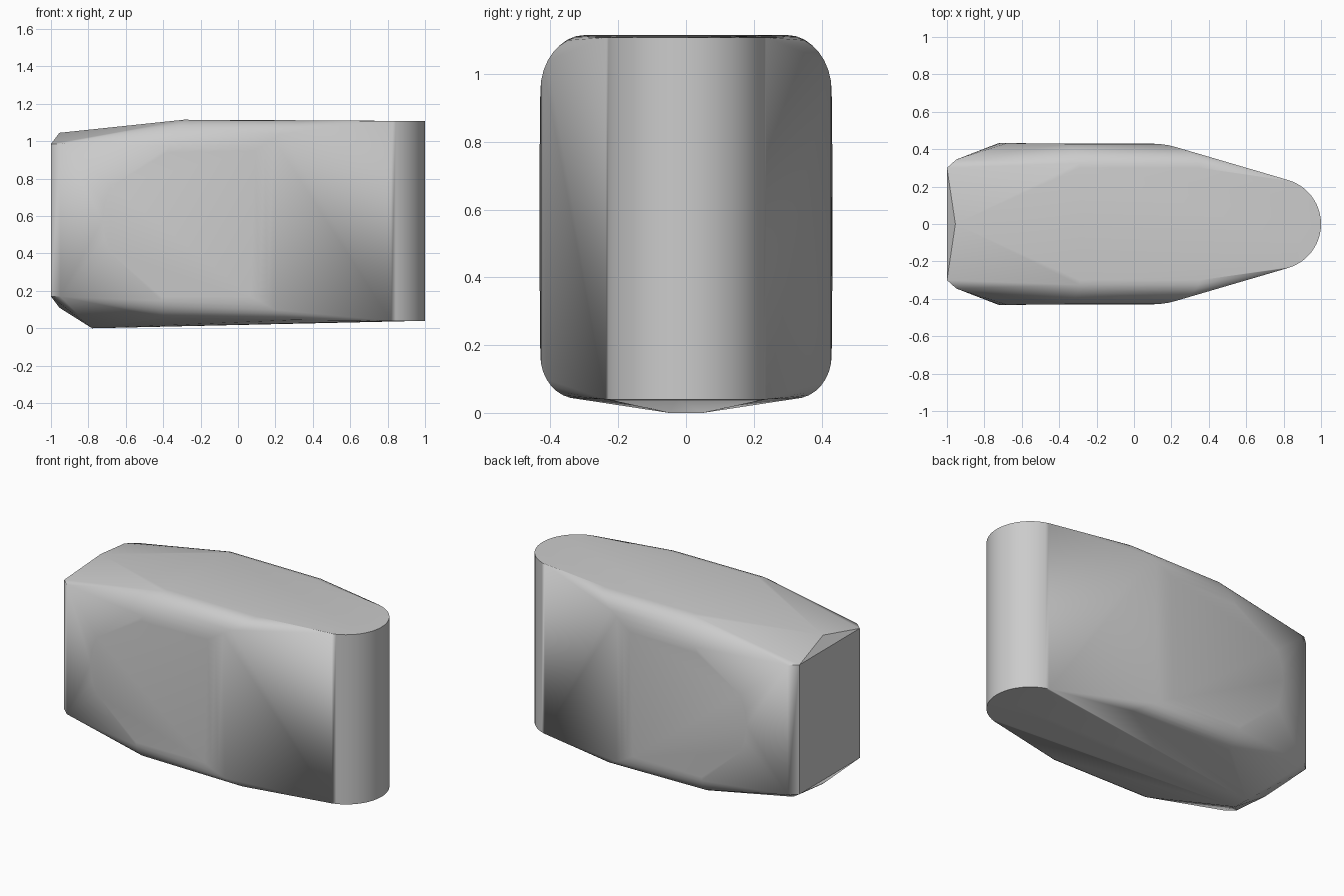
import bpy
import bmesh
from math import sin, cos, radians, pi

cube = bpy.data.objects.get("Cube")
if cube:
    bpy.data.objects.remove(cube, do_unlink=True)

grey = bpy.data.materials.new("plain grey")
grey.use_nodes = True
GREY = (0.6, 0.6, 0.6, 1)
grey.diffuse_color = GREY
grey.node_tree.nodes["Principled BSDF"].inputs["Base Color"].default_value = GREY

points = []


def mirrored(x, y, z):
    """Add a point on both sides of the body."""
    points.append((x, y, z))
    if y:
        points.append((x, -y, z))


def shoulder(side, edge, steps=8):
    """Elliptical fillet running from the flat side to the top or bottom edge."""
    (x0, y0, z0), (x1, y1, z1) = side, edge
    for i in range(steps + 1):
        a = pi / 2 * i / steps
        mirrored(x0 + (x1 - x0) * sin(a), y1 + (y0 - y1) * cos(a),
                 z0 + (z1 - z0) * sin(a))


# Rounded nose
for i in range(13):
    a = radians(75) * i / 12
    for z in (0.04, 1.108):
        mirrored(0.755 + 0.245 * cos(a), 0.245 * sin(a), z)

# Soft shoulders along the top and bottom
shoulder((0.09, 0.43, 0.95), (0.35, 0.30, 1.112))
shoulder((-0.38, 0.43, 0.94), (-0.29, 0.30, 1.115))
shoulder((0.07, 0.43, 0.17), (0.30, 0.32, 0.042))
shoulder((-0.41, 0.43, 0.17), (-0.40, 0.32, 0.05))

# Rounded rear edge of the flat sides
for x, z in ((-0.68, 0.76), (-0.715, 0.66), (-0.725, 0.58), (-0.715, 0.48), (-0.68, 0.40)):
    mirrored(x, 0.432, z)

# Chamfered back, with a ridge point above and below
for z in (0.17, 0.985):
    mirrored(-1, 0.30, z)
    mirrored(-0.95, 0.345, z)
points += [(-0.955, 0, 1.045), (-0.955, 0, 0.11)]

# Keel
mirrored(-0.78, 0.05, 0)

# Wrap the outline points in one convex shell
bm = bmesh.new()
for p in points:
    bm.verts.new(p)
bmesh.ops.remove_doubles(bm, verts=bm.verts, dist=0.0005)
hull = bmesh.ops.convex_hull(bm, input=bm.verts)
spare = {v for v in hull["geom_interior"] + hull["geom_unused"]
         if isinstance(v, bmesh.types.BMVert)}
bmesh.ops.delete(bm, geom=list(spare), context="VERTS")
bmesh.ops.dissolve_limit(bm, angle_limit=radians(0.5), verts=bm.verts, edges=bm.edges)
bmesh.ops.recalc_face_normals(bm, faces=bm.faces)

mesh = bpy.data.meshes.new("body_shell")
bm.to_mesh(mesh)
bm.free()
mesh.materials.append(grey)
body = bpy.data.objects.new("body_shell", mesh)
bpy.context.collection.objects.link(body)
bpy.context.view_layer.objects.active = body
body.select_set(True)
bpy.ops.object.shade_smooth_by_angle(angle=radians(30))
